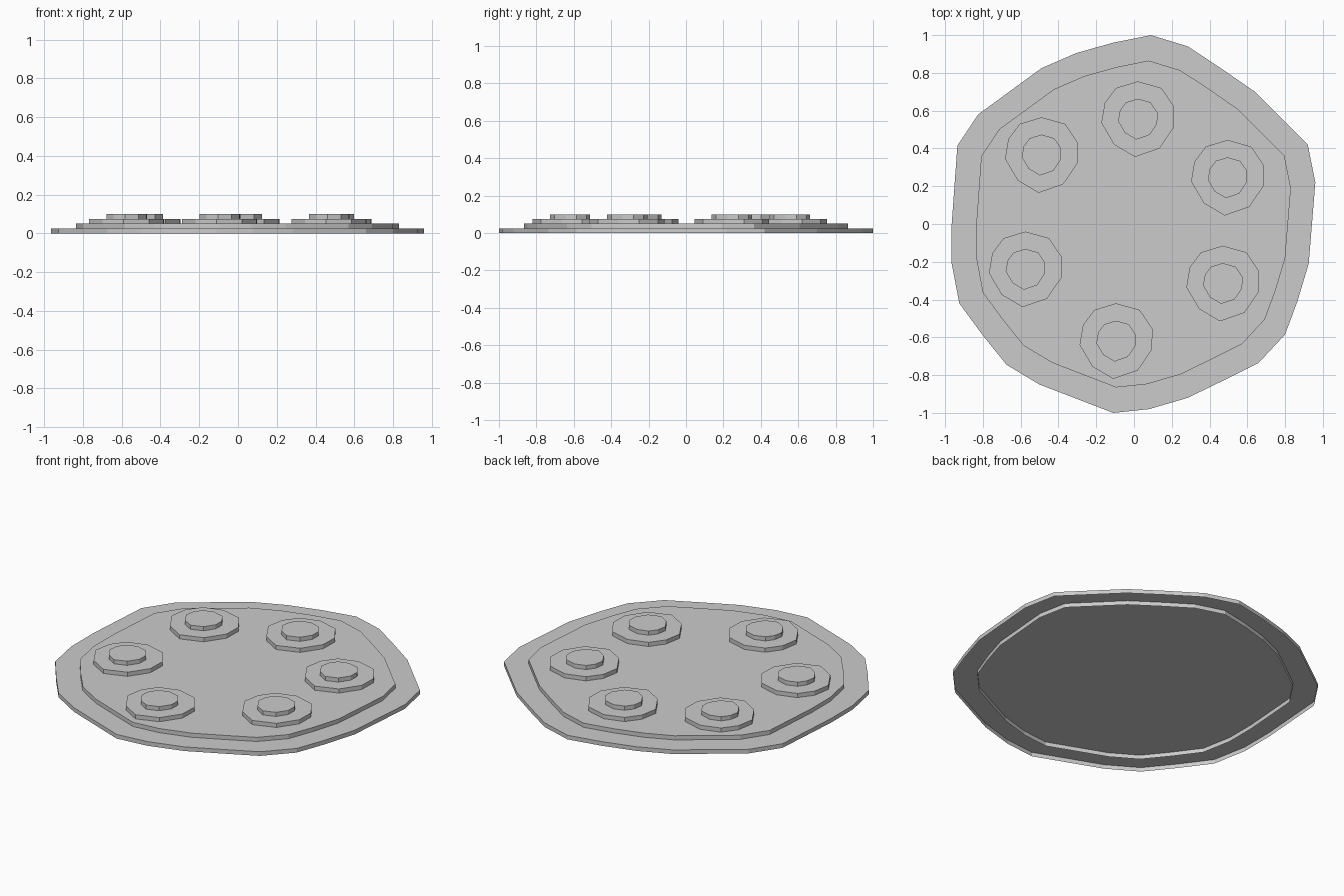
import bpy
import bmesh

cube = bpy.data.objects.get("Cube")
if cube:
    bpy.data.objects.remove(cube, do_unlink=True)

GREY = (0.6, 0.6, 0.6, 1)
grey = bpy.data.materials.new("plain_grey")
grey.use_nodes = True
grey.diffuse_color = GREY
grey.node_tree.nodes["Principled BSDF"].inputs["Base Color"].default_value = GREY

STEP = 0.025  # height of one tier

# Irregular outline of the base, counter-clockwise
RIM = [(.09, 1), (-.11, .96), (-.305, .905), (-.49, .825), (-.825, .58),
       (-.935, .415), (-.965, 0), (-.965, -.21), (-.925, -.42), (-.8, -.59),
       (-.675, -.745), (-.5, -.85), (-.305, -.925), (-.11, -1), (.08, -.98),
       (.285, -.92), (.47, -.83), (.66, -.735), (.8, -.585), (.865, -.41),
       (.925, -.21), (.96, .22), (.92, .42), (.64, .7), (.46, .825), (.285, .94)]

# Outline shared by every mound
MOUND = [(0, .2), (-.115, .165), (-.175, .085), (-.193, -.02), (-.125, -.135),
         (-.015, -.2), (.115, -.155), (.19, -.045), (.193, .065), (.125, .165)]

SPOTS = {"back": (.02, .555), "back_right": (-.49, .365), "back_left": (.495, .245),
         "front_left": (.47, -.315), "front": (-.095, -.62), "front_right": (-.575, -.24)}


def plate(name, outline, bottom, top, scale=1, centre=(0, 0)):
    """Capped on top, open underneath."""
    bm = bmesh.new()
    ring = [[bm.verts.new((centre[0] + x * scale, centre[1] + y * scale, z))
             for x, y in outline] for z in (bottom, top)]
    for i in range(len(outline)):
        j = (i + 1) % len(outline)
        bm.faces.new((ring[0][i], ring[0][j], ring[1][j], ring[1][i]))
    bm.faces.new(ring[1])
    mesh = bpy.data.meshes.new(name)
    bm.to_mesh(mesh)
    bm.free()
    mesh.materials.append(grey)
    obj = bpy.data.objects.new(name, mesh)
    bpy.context.collection.objects.link(obj)


# Stepped base: the raised tier's wall runs down through the lower one
plate("base_rim", RIM, 0, STEP)
plate("base_tier", RIM, 0, 2 * STEP, scale=0.865)

# Six two-step mounds
for spot, centre in SPOTS.items():
    plate(spot + "_mound", MOUND, STEP, 3 * STEP, centre=centre)
    plate(spot + "_mound_cap", MOUND, 2 * STEP, 4 * STEP, scale=0.54, centre=centre)
